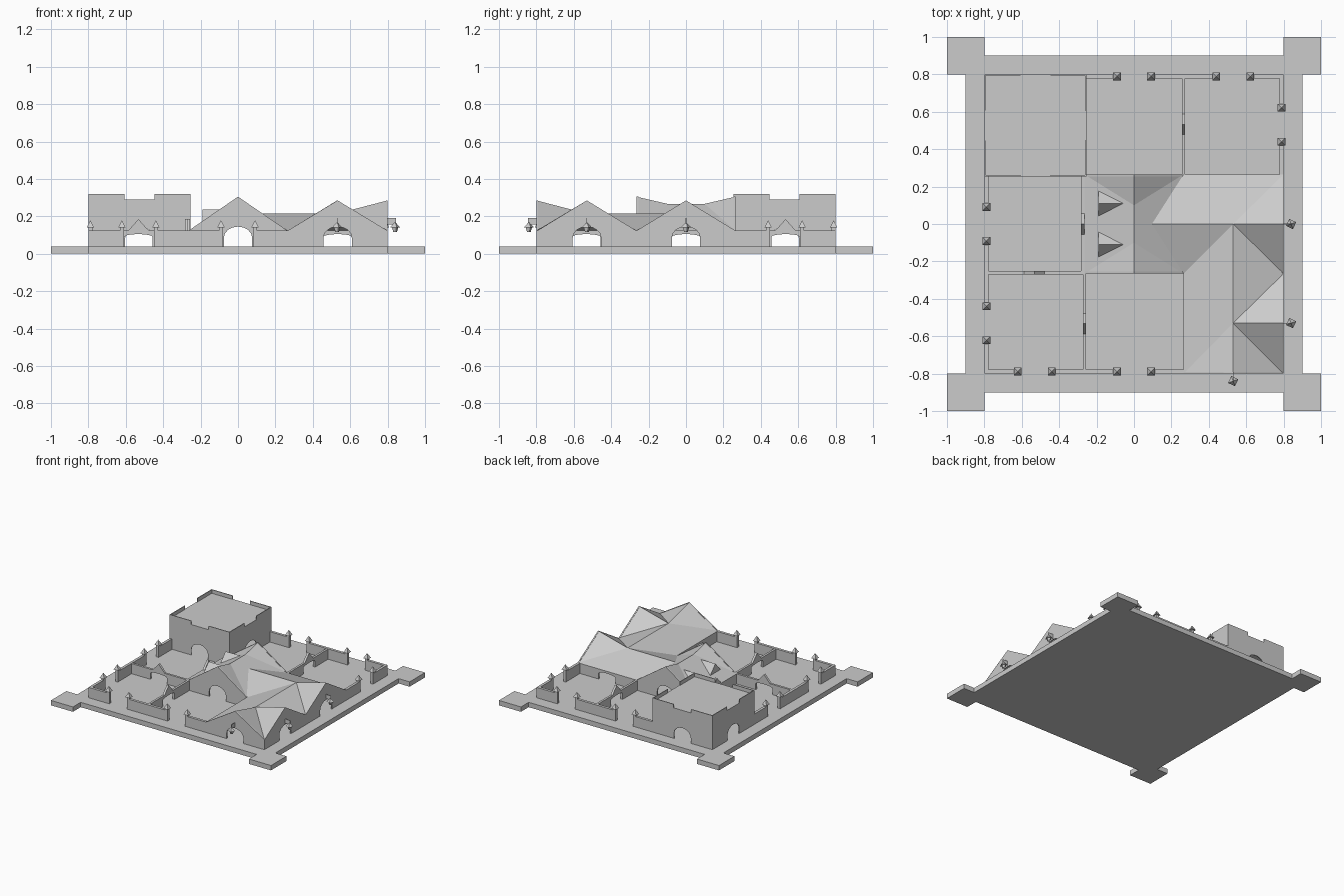
import bpy, bmesh, math
from mathutils import Vector

cube = bpy.data.objects.get("Cube")
if cube:
    bpy.data.objects.remove(cube)

stone = bpy.data.materials.new("grey_stone")
stone.use_nodes = True
GREY = (0.6, 0.6, 0.6, 1)
stone.diffuse_color = GREY
stone.node_tree.nodes["Principled BSDF"].inputs["Base Color"].default_value = GREY

FLOOR, EAVE = 0.04, 0.123
E, C, G = 0.265, 0.53, 0.8      # inner cell line, cell centre, outer edge
DOOR = 0.076                    # half width of doors and gates


def finish(name, bm, closed=True):
    if closed:
        bmesh.ops.recalc_face_normals(bm, faces=bm.faces)
    mesh = bpy.data.meshes.new(name)
    bm.to_mesh(mesh)
    bm.free()
    mesh.materials.append(stone)
    ob = bpy.data.objects.new(name, mesh)
    bpy.context.collection.objects.link(ob)
    return ob


def prism(name, points, offset):
    """Extrude a flat outline by an offset vector."""
    bm = bmesh.new()
    face = bm.faces.new([bm.verts.new(p) for p in points])
    new = bmesh.ops.extrude_face_region(bm, geom=[face])["geom"]
    bmesh.ops.translate(bm, vec=offset, verts=[v for v in new if isinstance(v, bmesh.types.BMVert)])
    return finish(name, bm)


def box(name, x0, x1, y0, y1, z0, z1):
    return prism(name, [(x0, y0, z0), (x1, y0, z0), (x1, y1, z0), (x0, y1, z0)],
                 Vector((0, 0, z1 - z0)))


def wall(name, a, b, top, door=None, thick=0.01):
    """Upright wall from a to b, thickened to its left; top runs a to b; door is (spring, crown)."""
    a, b = Vector((*a, 0)), Vector((*b, 0))
    along = (b - a).normalized()
    mid = (b - a).length / 2
    outline = [(0, FLOOR)]
    if door:
        spring, crown = door
        outline.append((mid - DOOR, FLOOR))
        for i in range(9):
            ang = math.pi * (1 - i / 8)
            outline.append((mid + DOOR * math.cos(ang), spring + (crown - spring) * math.sin(ang)))
        outline.append((mid + DOOR, FLOOR))
    outline += [(2 * mid, FLOOR)] + list(reversed(top(mid)))
    inward = Vector((-along.y, along.x, 0)) * thick
    return prism(name, [a + along * t + Vector((0, 0, z)) for t, z in outline], inward)


def gable(peak):
    return lambda m: [(0, EAVE), (m, peak), (2 * m, EAVE)]


def level(m):
    return [(0, EAVE), (2 * m, EAVE)]


def gablet(m):
    return [(0, EAVE), (m - 0.055, EAVE), (m, 0.185), (m + 0.055, EAVE), (2 * m, EAVE)]


def battlement(m):
    return [(0, 0.32), (m - 0.08, 0.32), (m - 0.08, 0.29), (m + 0.08, 0.29), (m + 0.08, 0.32), (2 * m, 0.32)]


def sheet(name, faces):
    """Open roof surface with all faces turned upward."""
    bm = bmesh.new()
    for pts in faces:
        f = bm.faces.new([bm.verts.new(p) for p in pts])
        f.normal_update()
        if f.normal.z < 0:
            f.normal_flip()
    bmesh.ops.remove_doubles(bm, verts=bm.verts, dist=0.0005)
    return finish(name, bm, closed=False)


ARCH, LOW = (0.085, 0.145), (0.09, 0.105)

# Base plate with square corner pads
box("base_plate", -0.9, 0.9, -0.9, 0.9, 0, FLOOR)
for sx in (-1, 1):
    for sy in (-1, 1):
        xs, ys = sorted((sx * G, sx)), sorted((sy * G, sy))
        box("corner_pad", *xs, *ys, 0, FLOOR)

# Square tower with notched parapet and an arch on each side
T0, T1 = -G, -0.255
corners = [(T0, -T1), (T1, -T1), (T1, G), (T0, G)]
for i in range(4):
    wall("tower_wall", corners[i], corners[(i + 1) % 4], battlement, ARCH, 0.006)
box("tower_roof", T0 + 0.005, T1 - 0.005, -T1 + 0.005, G - 0.005, 0.28, 0.29)

# Hall and wing walls
GP, HP, RZ = 0.285, 0.305, 0.215
wall("hall_front_gable", (-E, -E), (E, -E), gable(HP), ARCH)
wall("hall_back_gable", (E, E), (-E, E), gable(HP), ARCH)
wall("hall_side_wall", (-E, E), (-E, -E), level, LOW)
wall("wing_back_wall", (G, E), (E, E), level, LOW)
wall("wing_inner_wall", (E, -E), (E, -G), level, LOW)
wall("wing_front_gable", (E, -G), (G, -G), gable(GP), ARCH)
for y in (-C, 0):
    wall("wing_side_gable", (G, y - E), (G, y + E), gable(GP), ARCH)

# Hall roof: sagging ridge with rising gable ends
R = 0.267
hall = []
for s in (-1, 1):
    hall.append([(s * E, -E, EAVE), (0, -0.1, R), (0, 0.1, R), (s * E, E, EAVE)])
    for t in (-1, 1):
        hall.append([(s * E, t * E, EAVE), (0, t * E, HP), (0, t * 0.1, R)])
sheet("hall_roof", hall)

# L-shaped wing roof, mirrored across the diagonal x = -y where it repeats
inner = (C, 0, RZ)
bend = (C, -C, RZ)
side_peak, corner_peak, front_peak = (G, 0, GP), (G, -C, GP), (C, -G, GP)
join = (0.093, 0, RZ)
eave = lambda x, y: (x, y, EAVE)
sheet("wing_roof", [
    [join, inner, eave(G, E), eave(E, E)],
    [inner, side_peak, eave(G, E)],
    [join, inner, eave(E, -E)],
    [inner, side_peak, eave(G, -E)],
    [inner, eave(G, -E), bend],
    [bend, eave(G, -E), corner_peak],
    [bend, corner_peak, eave(G, -G)],
    [bend, eave(G, -G), front_peak],
    [bend, front_peak, eave(E, -G)],
    [inner, bend, eave(E, -G), eave(E, -E)],
])

# Dormers on the hall's side slope
for y in (-0.11, 0.11):
    prism("dormer", [(-0.19, y - 0.075, 0.155), (-0.19, y + 0.075, 0.155), (-0.19, y, 0.236)],
          Vector((0.133, 0, 0)))


def spike(name, x, y, z, r1, r2, h, turn=45):
    bm = bmesh.new()
    bmesh.ops.create_cone(bm, cap_ends=True, segments=4, radius1=r1, radius2=r2, depth=h)
    ob = finish(name, bm)
    ob.location = (x, y, z + h / 2)
    ob.rotation_euler.z = math.radians(turn)


# Courtyard fences with pointed posts beside each gate
W = 0.022


def fence(side, a, b, posts):
    """Run along one edge; side is the outward axis, posts lists the gate ends."""
    lo, hi = sorted((a, b))
    axis, sign = side
    across = sorted((sign * G, sign * (G - W)))
    spans = ((lo, hi), across) if axis == "y" else (across, (lo, hi))
    box("courtyard_fence", *spans[0], *spans[1], FLOOR, 0.125)
    for p in posts:
        t = p - math.copysign(W / 2, p - (lo + hi) / 2)
        c = sign * (G - W / 2)
        x, y = (t, c) if axis == "y" else (c, t)
        h = W / 2
        box("gate_post", x - h, x + h, y - h, y + h, FLOOR, 0.139)
        spike("post_point", x, y, 0.139, 0.029, 0, 0.04)


NEAR, FAR, MID = 0.45, 0.61, 0.08
for side, s in ((("y", -1), 1), (("x", -1), 1), (("y", 1), -1), (("x", 1), -1)):
    fence(side, -s * G, -s * FAR, [-s * FAR])
    if side != ("x", 1):
        fence(side, -s * NEAR, -s * MID, [-s * NEAR, -s * MID])
        fence(side, s * MID, s * E, [s * MID])
fence(("x", 1), NEAR, E, [NEAR])

# Dividing walls with a pointed gablet over the doorway
wall("dividing_wall", (-G, -E - 0.005), (-E, -E - 0.005), gablet, LOW, 0.018)
wall("dividing_wall", (-E + 0.009, -G), (-E + 0.009, -E), gablet, LOW, 0.018)
wall("dividing_wall", (E + 0.009, E), (E + 0.009, G), gablet, LOW, 0.018)
wall("dividing_wall", (-E, -E), (-E, E), gablet, LOW, 0.018)

# Hanging lanterns on brackets over the outer doors
for x, y, dx, dy in ((0.84, 0, 1, 0), (0.84, -C, 1, 0), (C, -0.84, 0, -1)):
    wx, wy = x - 0.04 * dx, y - 0.04 * dy
    xs = sorted((wx - 0.002 * abs(dy), x + 0.005 * dx + 0.002 * abs(dy)))
    ys = sorted((wy - 0.002 * dx, y + 0.005 * dy + 0.002 * dx))
    box("lantern_bracket", *xs, *ys, 0.155, 0.19)
    spike("lantern_body", x, y, 0.115, 0.01, 0.018, 0.025, 20)
    spike("lantern_cap", x, y, 0.14, 0.029, 0, 0.03, 20)
